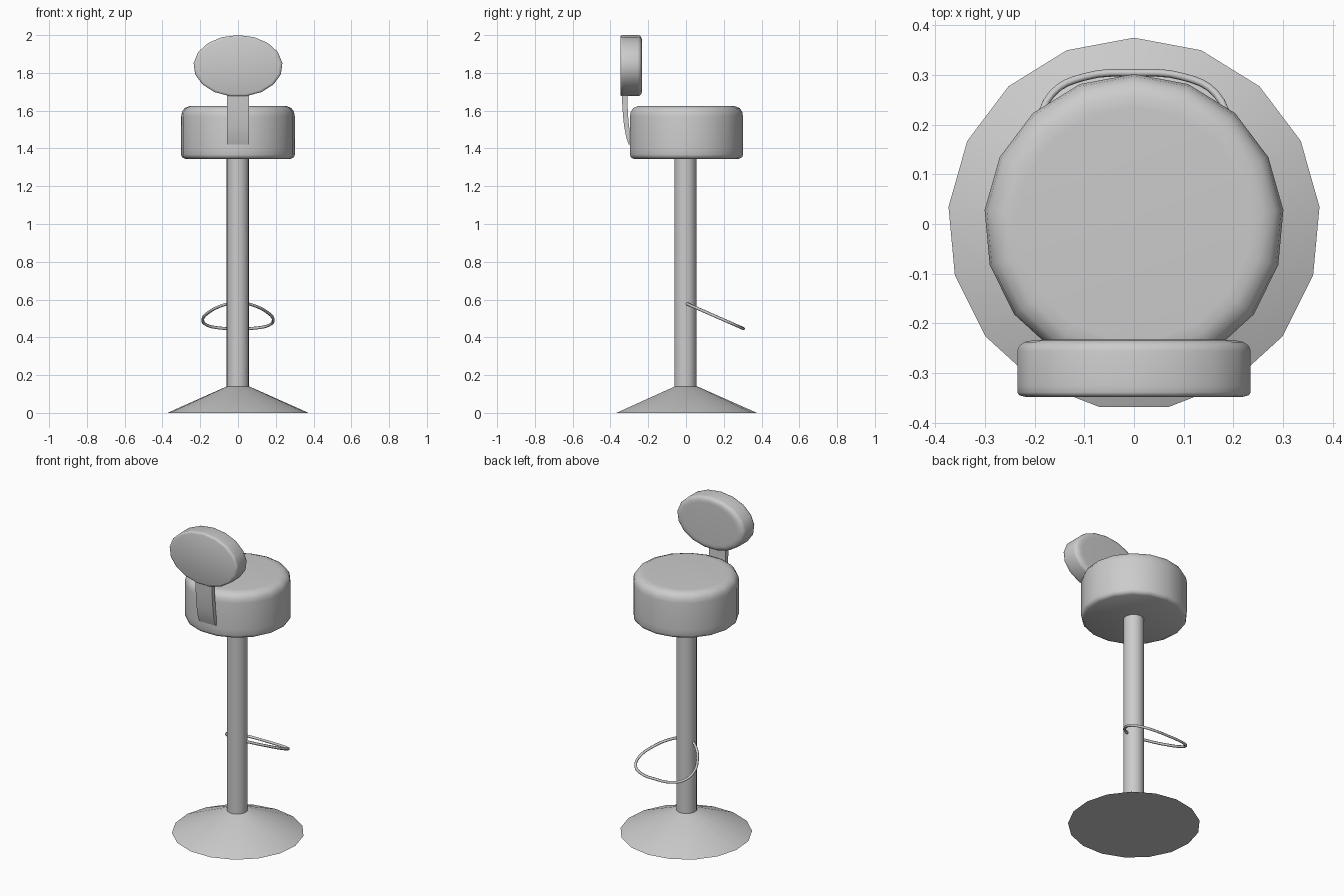
import bpy, bmesh, math
from mathutils import Matrix

cube = bpy.data.objects.get("Cube")
if cube:
    bpy.data.objects.remove(cube)

SIDES = 17

grey = bpy.data.materials.new("plain grey")
grey.use_nodes = True
colour = (0.6, 0.6, 0.6, 1)
grey.diffuse_color = colour
grey.node_tree.nodes["Principled BSDF"].inputs["Base Color"].default_value = colour


def finish(name, bm, angle):
    """Turn a bmesh into a shaded, coloured object."""
    bmesh.ops.recalc_face_normals(bm, faces=bm.faces)
    mesh = bpy.data.meshes.new(name)
    bm.to_mesh(mesh)
    bm.free()
    mesh.materials.append(grey)
    obj = bpy.data.objects.new(name, mesh)
    bpy.context.collection.objects.link(obj)
    bpy.ops.object.select_all(action='DESELECT')
    obj.select_set(True)
    bpy.context.view_layer.objects.active = obj
    bpy.ops.object.shade_smooth_by_angle(angle=math.radians(angle))
    return obj


def lathe(name, profile, angle=40, matrix=Matrix()):
    """Stack of capped rings from (radius, height) pairs, a corner towards +y."""
    bm = bmesh.new()
    rings = []
    for r, z in profile:
        ring = []
        for i in range(SIDES):
            a = math.tau * i / SIDES
            ring.append(bm.verts.new((r * math.sin(a), r * math.cos(a), z)))
        rings.append(ring)
    for low, high in zip(rings, rings[1:]):
        for i in range(SIDES):
            j = (i + 1) % SIDES
            bm.faces.new((low[i], low[j], high[j], high[i]))
    bm.faces.new(rings[0])
    bm.faces.new(rings[-1])
    bm.transform(matrix)
    return finish(name, bm, angle)


# Base and column
lathe("base", [(0.375, 0), (0.06, 0.14)])
lathe("column", [(0.059, 0.12), (0.059, 1.36)],
      matrix=Matrix.Translation((-0.001, -0.004, 0)))

# Cushion profile in unit radius and unit height, shared by seat and backrest
cushion = [(0.93, 0), (0.985, 0.03), (1, 0.08), (1, 0.2), (1, 0.8),
           (0.985, 0.89), (0.94, 0.96), (0.86, 0.995), (0.78, 1)]
lathe("seat", cushion, 60,
      Matrix.Translation((0, 0, 1.345)) @ Matrix.Diagonal((0.302, 0.302, 0.28, 1)))
upright = Matrix(((1, 0, 0, 0), (0, 0, 1, 0), (0, 1, 0, 0), (0, 0, 0, 1)))
lathe("backrest", cushion, 60,
      Matrix.Translation((0, -0.348, 1.837)) @ upright
      @ Matrix.Diagonal((0.236, 0.163, 0.115, 1)))

# Curved strap joining seat and backrest: (outer y, inner y, z)
strap = [(-0.303, -0.285, 1.42), (-0.317, -0.293, 1.46), (-0.328, -0.302, 1.52),
         (-0.334, -0.307, 1.58), (-0.338, -0.31, 1.64), (-0.34, -0.312, 1.75)]
outline = [(o, z) for o, i, z in strap] + [(i, z) for o, i, z in reversed(strap)]
bm = bmesh.new()
sides = [[bm.verts.new((x, y, z)) for y, z in outline] for x in (-0.057, 0.057)]
for side in sides:
    bm.faces.new(side)
for k in range(len(outline)):
    n = (k + 1) % len(outline)
    bm.faces.new((sides[0][k], sides[0][n], sides[1][n], sides[1][k]))
finish("backrest_strap", bm, 35)

# Sloping foot ring, open where it meets the column
half = [(0.045, 0.0), (0.095, 0.035), (0.15, 0.1), (0.187, 0.195),
        (0.165, 0.262), (0.1, 0.296)]
path = half + [(0, 0.304)] + [(-x, y) for x, y in reversed(half)]
curve = bpy.data.curves.new("foot_ring", 'CURVE')
curve.dimensions = '3D'
curve.bevel_depth = 0.008
curve.bevel_resolution = 1
curve.resolution_u = 4
curve.use_fill_caps = True
spline = curve.splines.new('BEZIER')
spline.bezier_points.add(len(path) - 1)
for point, (x, y) in zip(spline.bezier_points, path):
    point.co = (x, y, 0.58 - 0.44 * y)
    point.handle_left_type = point.handle_right_type = 'AUTO'
curve.materials.append(grey)
bpy.context.collection.objects.link(bpy.data.objects.new("foot_ring", curve))
